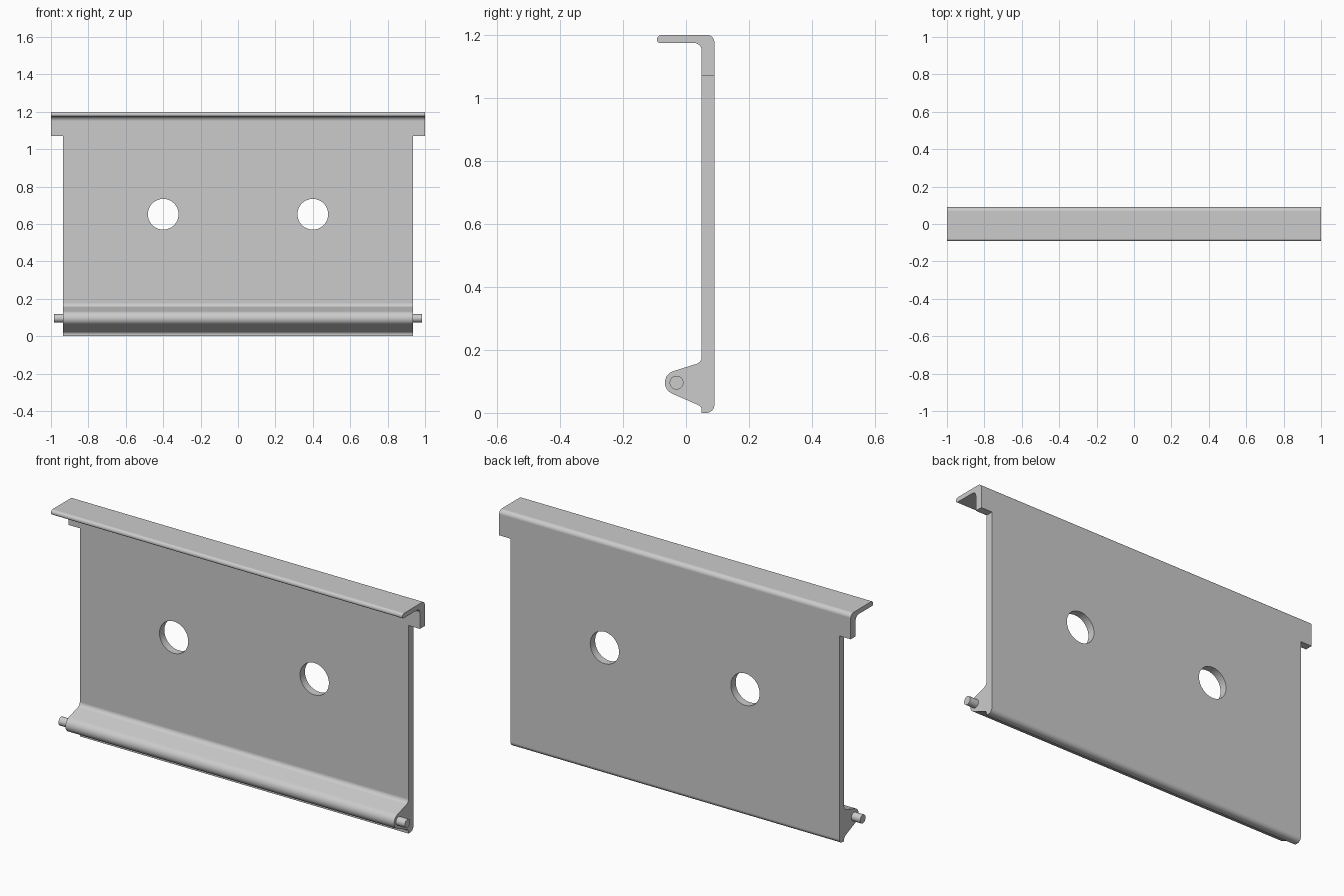
import bpy
import bmesh
import math
from mathutils import Vector, Matrix

if "Cube" in bpy.data.objects:
    bpy.data.objects.remove(bpy.data.objects["Cube"], do_unlink=True)

HALF_TOP, HALF_PANEL, NOTCH_Z = 1.0, 0.935, 1.07
FRONT, BACK, TOP = 0.05, 0.09, 1.2
PIVOT = (-0.03, 0.096)

grey = bpy.data.materials.new("plain grey")
grey.use_nodes = True
colour = (0.6, 0.6, 0.6, 1)
grey.diffuse_color = colour
grey.node_tree.nodes["Principled BSDF"].inputs["Base Color"].default_value = colour


def make_object(name, bm):
    bmesh.ops.recalc_face_normals(bm, faces=bm.faces)
    mesh = bpy.data.meshes.new(name)
    bm.to_mesh(mesh)
    bm.free()
    mesh.materials.append(grey)
    obj = bpy.data.objects.new(name, mesh)
    bpy.context.collection.objects.link(obj)
    return obj


def smooth(obj):
    bpy.ops.object.select_all(action='DESELECT')
    obj.select_set(True)
    bpy.context.view_layer.objects.active = obj
    bpy.ops.object.shade_smooth_by_angle(angle=math.radians(30))


def rounded(corners, steps=10):
    """Replace each (y, z, radius) corner with a tangent arc."""
    points = []
    for i, (y, z, r) in enumerate(corners):
        p = Vector((y, z))
        if r == 0:
            points.append(p)
            continue
        a = (Vector(corners[i - 1][:2]) - p).normalized()
        b = (Vector(corners[(i + 1) % len(corners)][:2]) - p).normalized()
        half = a.angle(b) / 2
        centre = p + (a + b).normalized() * r / math.sin(half)
        reach = r / math.tan(half)
        start, end = p + a * reach - centre, p + b * reach - centre
        sweep = math.pi - 2 * half
        for k in range(steps + 1):
            t = k / steps
            arc = start * math.sin((1 - t) * sweep) + end * math.sin(t * sweep)
            points.append(centre + arc / math.sin(sweep))
    return points


def extrude_x(name, points, x0, x1):
    bm = bmesh.new()
    face = bm.faces.new([bm.verts.new((x0, y, z)) for y, z in points])
    out = bmesh.ops.extrude_face_region(bm, geom=[face])
    moved = [v for v in out["geom"] if isinstance(v, bmesh.types.BMVert)]
    bmesh.ops.translate(bm, verts=moved, vec=(x1 - x0, 0, 0))
    return make_object(name, bm)


def cylinder(name, centre, radius, length, axis, sides):
    bm = bmesh.new()
    turn = Matrix.Rotation(math.pi / 2, 4, axis)
    bmesh.ops.create_cone(bm, cap_ends=True, segments=sides, radius1=radius,
                          radius2=radius, depth=length,
                          matrix=Matrix.Translation(centre) @ turn)
    return make_object(name, bm)


# Panel with top flange and hinge barrel, as one extruded profile
profile = rounded([
    (BACK, 0, 0.025), (BACK, TOP, 0.022),
    (-0.092, TOP, 0.014), (-0.092, 1.175, 0.01),
    (FRONT, 1.175, 0.025), (FRONT, 0.161, 0.024),
    (-0.137, 0.102, 0.038), (FRONT, 0.02, 0.018), (FRONT, 0, 0)])
panel = extrude_x("flanged_panel", profile, -HALF_TOP, HALF_TOP)

# Side notches and round holes
cutters = []
for side in (-1, 1):
    notch = [(-0.3, -0.1), (0.3, -0.1), (0.3, NOTCH_Z), (-0.3, NOTCH_Z)]
    cutters.append(extrude_x("notch_cutter", notch, side * HALF_PANEL, side * 1.2))
    cutters.append(cylinder("hole_cutter", (side * 0.4, 0.07, 0.652),
                            0.082, 0.3, 'X', 64))
bpy.context.view_layer.objects.active = panel
for cutter in cutters:
    cutter.hide_render = True
    cut = panel.modifiers.new("cut", 'BOOLEAN')
    cut.operation = 'DIFFERENCE'
    cut.solver = 'EXACT'
    cut.object = cutter
    bpy.ops.object.modifier_apply(modifier=cut.name)
    bpy.data.objects.remove(cutter, do_unlink=True)
smooth(panel)
flat = panel.modifiers.new("flat_faces", 'WEIGHTED_NORMAL')
flat.keep_sharp = True

# Hinge pins
for side, name in ((1, "left_hinge_pin"), (-1, "right_hinge_pin")):
    x0, x1 = HALF_PANEL - 0.02, 0.985
    smooth(cylinder(name, (side * (x0 + x1) / 2, *PIVOT), 0.022, x1 - x0, 'Y', 32))
